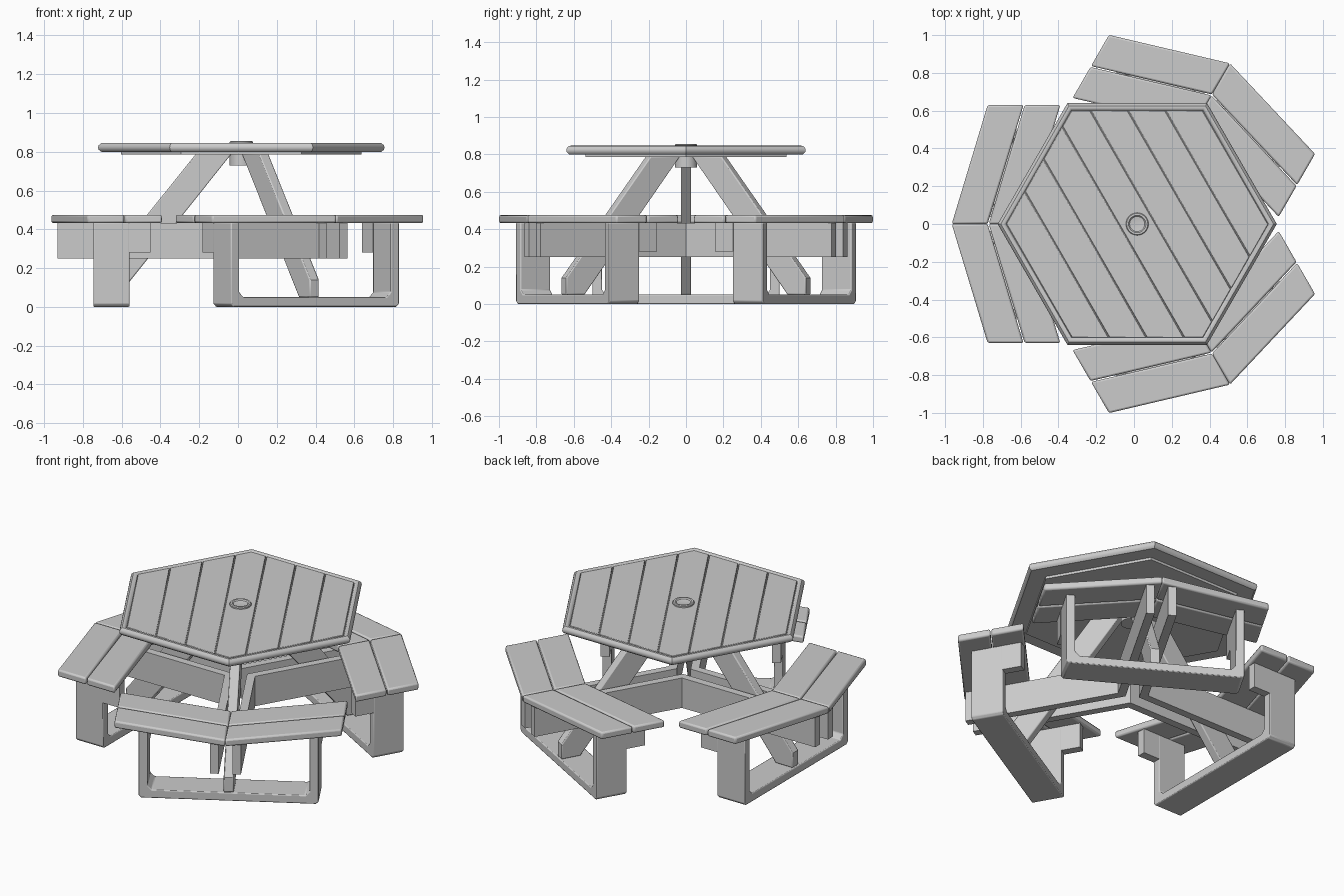
import bpy, bmesh
from math import radians, sqrt, cos, sin, pi
from mathutils import Matrix, Vector

if "Cube" in bpy.data.objects:
    bpy.data.objects.remove(bpy.data.objects["Cube"])

CENTRE = Matrix.Translation((0.017, 0, 0))


def finish(name, bm, matrix, bevel=0.0, segments=2):
    bmesh.ops.recalc_face_normals(bm, faces=bm.faces)
    mesh = bpy.data.meshes.new(name)
    bm.to_mesh(mesh)
    bm.free()
    ob = bpy.data.objects.new(name, mesh)
    bpy.context.collection.objects.link(ob)
    ob.matrix_world = CENTRE @ matrix
    if bevel:
        mod = ob.modifiers.new("rounded edges", 'BEVEL')
        mod.width, mod.segments = bevel, segments
        mod.limit_method = 'ANGLE'
        mod.angle_limit = radians(40)
    bpy.ops.object.select_all(action='DESELECT')
    ob.select_set(True)
    bpy.context.view_layer.objects.active = ob
    bpy.ops.object.shade_smooth_by_angle(angle=radians(35))
    return ob


def prism(name, points, extrude, matrix=Matrix(), bevel=0.0, segments=2):
    """Extrude a flat polygon of 3D points along a vector."""
    bm = bmesh.new()
    face = bm.faces.new([bm.verts.new(p) for p in points])
    res = bmesh.ops.extrude_face_region(bm, geom=[face], use_keep_orig=True)
    verts = [g for g in res['geom'] if isinstance(g, bmesh.types.BMVert)]
    bmesh.ops.translate(bm, verts=verts, vec=Vector(extrude))
    return finish(name, bm, matrix, bevel, segments)


def lathe(name, profile, sides, closed):
    """Revolve (radius, z) points; closed joins the profile end to start."""
    bm = bmesh.new()
    rings = [[bm.verts.new((r * cos(2 * pi * i / sides), r * sin(2 * pi * i / sides), z))
              for i in range(sides)] for r, z in profile]
    pairs = list(zip(rings, rings[1:] + rings[:1])) if closed else list(zip(rings, rings[1:]))
    for a, b in pairs:
        for i in range(sides):
            j = (i + 1) % sides
            bm.faces.new((a[i], a[j], b[j], b[i]))
    if not closed:
        bm.faces.new(rings[0])
        bm.faces.new(rings[-1])
    return finish(name, bm, Matrix())


def hexagon(r, z):
    return [(r * cos(i * pi / 3), r * sin(i * pi / 3), z) for i in range(6)]


# Table top: rounded hexagonal rim, planks and backing board
lathe("table_rim", [(0.69, 0.80), (0.722, 0.80), (0.735, 0.81), (0.739, 0.822), (0.735, 0.834),
                    (0.722, 0.845), (0.71, 0.846), (0.70, 0.842), (0.694, 0.834)], 6, True)
prism("table_core", hexagon(0.70, 0.80), (0, 0, 0.034))
prism("table_backing", hexagon(0.62, 0.785), (0, 0, 0.016))
R = 0.695
step = R * sqrt(3) / 7
for k in range(7):
    s0 = (k - 3.5) * step + 0.002
    s1 = s0 + step - 0.004
    stops = [s0, 0, s1] if s0 < 0 < s1 else [s0, s1]
    edge = [(s, R - abs(s) / sqrt(3)) for s in stops]
    pts = [(s, t, 0.83) for s, t in edge] + [(s, -t, 0.83) for s, t in reversed(edge)]
    prism("table_plank", pts, (0, 0, 0.012), Matrix.Rotation(radians(30), 4, 'Z'), 0.003, 1)

# Parasol socket in the middle
lathe("parasol_socket", [(0.06, 0.73), (0.06, 0.85), (0.056, 0.855), (0.046, 0.855),
                         (0.04, 0.849), (0.02, 0.846)], 32, False)

# Three identical sides; local x points outward, y runs along the bench
for angle in (60, 180, 300):
    m = Matrix.Rotation(radians(angle), 4, 'Z')

    # Slanted leg
    leg = [(0.05, 0.79), (0.233, 0.79), (0.755, 0.14), (0.755, 0.05), (0.64, 0.05)]
    prism("table_leg", [(u, -0.028, z) for u, z in leg], (0, 0.056, 0), m, 0.006)

    # Foot frame: a plate bent into a U
    u_shape = [(-0.5, 0.435), (-0.5, 0.015), (-0.485, 0), (0.485, 0), (0.5, 0.015), (0.5, 0.435),
               (0.45, 0.435), (0.45, 0.075), (0.425, 0.05), (-0.425, 0.05), (-0.45, 0.075),
               (-0.45, 0.435)]
    prism("bench_foot_frame", [(0.577, v, z) for v, z in u_shape], (0.185, 0, 0), m, 0.005)

    for side in (-1, 1):
        # Top arm of the foot frame
        arm = [(0.467, 0.28), (0.58, 0.28), (0.58, 0.435), (0.467, 0.435)]
        prism("bench_arm", [(u, side * 0.45, z) for u, z in arm], (0, side * 0.05, 0), m)

        # Twin radial rails, mitred at the centre
        rail = [(0.085 / sqrt(3), 0.085), (0.947, 0.085), (0.947, 0.038), (0.038 / sqrt(3), 0.038)]
        prism("bench_rail", [(u, side * v, 0.25) for u, v in rail], (0, 0, 0.182), m)

        # Two seat planks on each half of the bench
        for inner, outer in ((0.597, 0.786), (0.792, 0.982)):
            seat = [(inner, 0), (outer, 0), (outer - 0.19, 0.63), (inner - 0.19, 0.63)]
            prism("seat_plank", [(u, side * v, 0.432) for u, v in seat], (0, 0, 0.043), m, 0.01)
